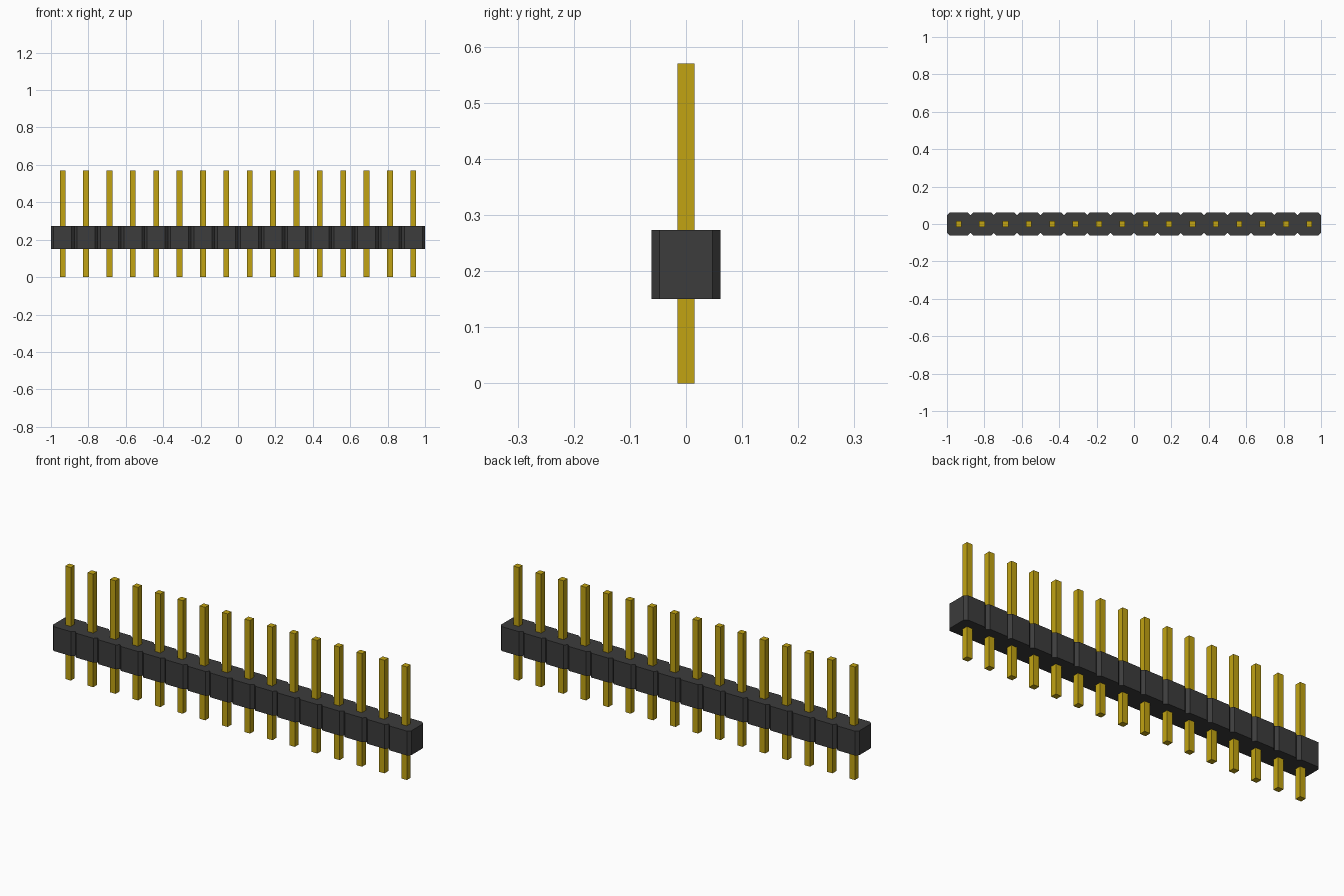
import bpy
import bmesh

if "Cube" in bpy.data.objects:
    bpy.data.objects.remove(bpy.data.objects["Cube"], do_unlink=True)

COUNT = 16
PITCH = 2.0 / COUNT
HALF_DEPTH = 0.0615
CHAMFER = 0.0145
BODY_Z = (0.15, 0.273)
PIN_WIDTH = 0.031
PIN_HEIGHT = 0.57


def make_material(name, color):
    mat = bpy.data.materials.new(name)
    mat.use_nodes = True
    mat.diffuse_color = color
    bsdf = next(n for n in mat.node_tree.nodes if n.type == 'BSDF_PRINCIPLED')
    bsdf.inputs["Base Color"].default_value = color
    return mat


def make_object(name, bm, mat):
    bmesh.ops.recalc_face_normals(bm, faces=bm.faces)
    mesh = bpy.data.meshes.new(name)
    bm.to_mesh(mesh)
    bm.free()
    mesh.materials.append(mat)
    obj = bpy.data.objects.new(name, mesh)
    bpy.context.collection.objects.link(obj)
    return obj


black = make_material("black plastic", (0.045, 0.045, 0.045, 1))
gold = make_material("gold metal", (0.54, 0.37, 0.006, 1))

# Housing: one strip outline, notched between the pins, extruded upwards
front = []
for i in range(COUNT):
    x0, x1 = -1 + i * PITCH, -1 + (i + 1) * PITCH
    front += [(x0, -HALF_DEPTH + CHAMFER), (x0 + CHAMFER, -HALF_DEPTH),
              (x1 - CHAMFER, -HALF_DEPTH)]
front.append((1, -HALF_DEPTH + CHAMFER))
outline = front + [(x, -y) for x, y in reversed(front)]

bm = bmesh.new()
base = bm.faces.new([bm.verts.new((x, y, BODY_Z[0])) for x, y in outline])
side = bmesh.ops.extrude_face_region(bm, geom=[base], use_keep_orig=True)
top = [g for g in side["geom"] if isinstance(g, bmesh.types.BMVert)]
bmesh.ops.translate(bm, verts=top, vec=(0, 0, BODY_Z[1] - BODY_Z[0]))
make_object("housing", bm, black)

# Pins: square posts passing through the housing
for i in range(COUNT):
    bm = bmesh.new()
    bmesh.ops.create_cube(bm, size=1)
    bmesh.ops.scale(bm, verts=bm.verts, vec=(PIN_WIDTH, PIN_WIDTH, PIN_HEIGHT))
    pin = make_object(f"pin_{i + 1}", bm, gold)
    pin.location = (-1 + (i + 0.5) * PITCH, 0, PIN_HEIGHT / 2)
